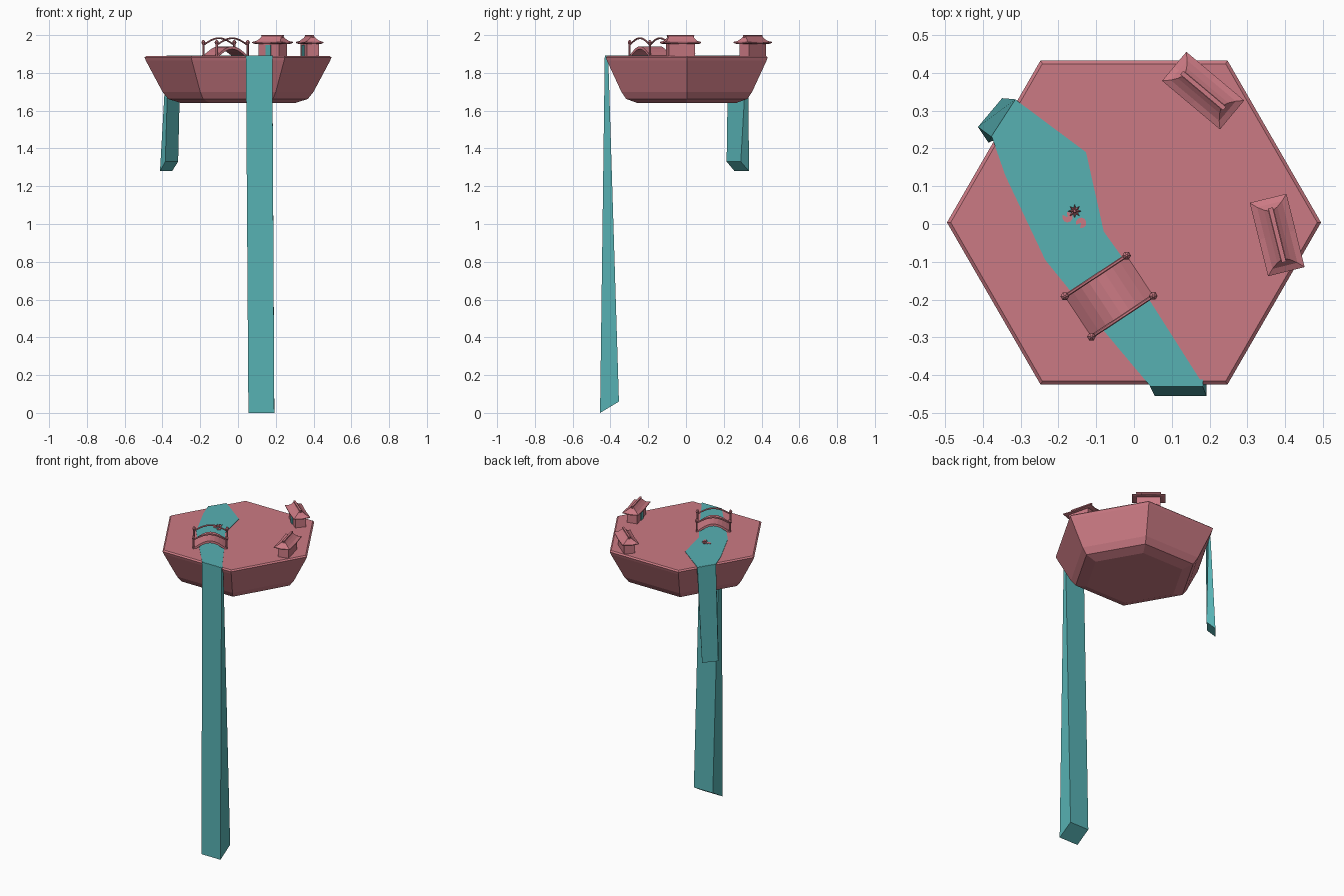
import bpy, bmesh, math
from mathutils import Vector, Matrix

if "Cube" in bpy.data.objects:
    bpy.data.objects.remove(bpy.data.objects["Cube"])


def material(name, rgb):
    m = bpy.data.materials.new(name)
    m.diffuse_color = (*rgb, 1)
    m.use_nodes = True
    m.node_tree.nodes["Principled BSDF"].inputs["Base Color"].default_value = m.diffuse_color
    return m


ROSE = material("dusty rose", (0.60, 0.195, 0.23))
TEAL = material("water teal", (0.095, 0.44, 0.45))
TOP = 1.89


def loft(name, rings, mat, loc=(0, 0, 0), ang=0.0):
    """Closed solid skinned through rings of equal point count."""
    bm = bmesh.new()
    vs = [[bm.verts.new(p) for p in r] for r in rings]
    n = len(rings[0])
    for a, b in zip(vs, vs[1:]):
        for i in range(n):
            j = (i + 1) % n
            bm.faces.new((a[i], a[j], b[j], b[i]))
    bm.faces.new(vs[0][::-1])
    bm.faces.new(vs[-1])
    bmesh.ops.recalc_face_normals(bm, faces=bm.faces)
    me = bpy.data.meshes.new(name)
    bm.to_mesh(me)
    bm.free()
    me.materials.append(mat)
    ob = bpy.data.objects.new(name, me)
    ob.matrix_world = Matrix.Translation(loc) @ Matrix.Rotation(ang, 4, 'Z')
    bpy.context.collection.objects.link(ob)
    return ob


def ngon(n, r, z, y=0.0):
    return [(r * math.cos(math.tau * i / n), y + r * math.sin(math.tau * i / n), z)
            for i in range(n)]


def rect(hx, hy, z, cy=0.0):
    return [(-hx, cy - hy, z), (hx, cy - hy, z), (hx, cy + hy, z), (-hx, cy + hy, z)]


# floating hexagonal island, bowl shaped underneath
loft("island", [ngon(6, r, z, 0.004) for r, z in
     ((0.30, 1.64), (0.37, 1.662), (0.40, 1.70), (0.488, 1.865),
      (0.495, 1.882), (0.485, TOP))], ROSE)

# river lying on the island
bank = [(-0.376, 0.23), (-0.34, 0.127), (-0.235, -0.095), (-0.17, -0.175),
        (0.042, -0.428), (0.185, -0.428), (-0.03, -0.09), (-0.08, -0.02),
        (-0.127, 0.19), (-0.312, 0.328)]
loft("river", [[(x, y, z) for x, y in bank] for z in (1.886, 1.893)], TEAL)

# waterfalls, thin at the lip and thicker at the slanted foot
loft("front_waterfall", [
    [(0.055, -0.455, 0), (0.192, -0.455, 0), (0.192, -0.355, 0.06), (0.055, -0.355, 0.06)],
    [(0.042, -0.43, 1.892), (0.182, -0.43, 1.892), (0.182, -0.412, 1.892), (0.042, -0.412, 1.892)]],
    TEAL)
loft("left_waterfall", [
    [(-0.413, 0.257, 1.28), (-0.349, 0.333, 1.28), (-0.317, 0.29, 1.33), (-0.385, 0.215, 1.33)],
    [(-0.378, 0.231, 1.892), (-0.314, 0.33, 1.892), (-0.304, 0.322, 1.892), (-0.368, 0.223, 1.892)]],
    TEAL)

# arched bridge: local x spans the river, local y is the width
B_LOC, B_ANG = (-0.066, -0.191, 0), math.radians(33.4)
SPAN, WIDE = 0.098, 0.064


def arch(base, rise, n):
    return [(-SPAN + 2 * SPAN * i / n, base + rise * math.sin(math.pi * i / n))
            for i in range(n + 1)]


deck = []
for x, z in arch(TOP - 0.002, 0.05, 8):
    deck.append([(x, -WIDE, z - 0.012), (x, WIDE, z - 0.012),
                 (x, WIDE, z + 0.003), (x, -WIDE, z + 0.003)])
loft("bridge_deck", deck, ROSE, B_LOC, B_ANG)

for side in (-1, 1):
    tag = "left" if side < 0 else "right"
    y = side * WIDE
    # handrail tube along an arch
    rail = []
    for x, z in arch(1.947, 0.037, 8):
        rail.append([(x, y + 0.005 * math.cos(a), z + 0.005 * math.sin(a))
                     for a in (math.tau * k / 6 for k in range(6))])
    loft("bridge_rail_" + tag, rail, ROSE, B_LOC, B_ANG)
    # end posts with round knobs
    for end in (-1, 1):
        p = Matrix.Rotation(B_ANG, 3, 'Z') @ Vector((end * SPAN, y, 0)) + Vector(B_LOC)
        prof = ((0.006, TOP - 0.01), (0.006, 1.950), (0.008, 1.953), (0.0115, 1.960),
                (0.008, 1.969), (0.003, 1.974))
        loft("bridge_post_%s_%s" % (tag, "a" if end < 0 else "b"),
             [ngon(6, r, z) for r, z in prof], ROSE, p)


# pagoda huts: local x is the ridge, door on the local -y side
def hut(name, loc, ang):
    loft(name + "_walls", [rect(0.071, 0.033, z) for z in (TOP - 0.005, 1.962)],
         ROSE, loc, ang)
    # concave hipped roof with lifted corners: corner and edge middle points
    rings = []
    for hx, hy, z, lift in ((0.085, 0.04, 1.953, 0), (0.1, 0.05, 1.953, 0.006),
                            (0.1, 0.05, 1.958, 0.006), (0.084, 0.034, 1.968, 0.001),
                            (0.072, 0.018, 1.982, 0), (0.067, 0.007, 1.994, 0)):
        c, m = z + lift, z
        rings.append([(-hx, -hy, c), (0, -hy, m), (hx, -hy, c), (hx, 0, m),
                      (hx, hy, c), (0, hy, m), (-hx, hy, c), (-hx, 0, m)])
    loft(name + "_roof", rings, ROSE, loc, ang)
    loft(name + "_ridge", [rect(0.07, 0.006, 1.986), rect(0.074, 0.006, 2.0)],
         ROSE, loc, ang)
    loft(name + "_door", [rect(0.017, 0.004, z, -0.035) for z in (TOP, 1.948)],
         TEAL, loc, ang)


hut("back_hut", (0.183, 0.353, 0), math.radians(-40))
hut("right_hut", (0.379, -0.029, 0), math.radians(-76))

# lily pads with a notch, and a pointed flower
for i, (x, y, a0) in enumerate(((-0.176, 0.018, 2.2), (-0.14, 0.003, 4.0))):
    pad = [(0, 0)] + [(0.014 * math.cos(a0 + 0.5 + k * 0.66), 0.014 * math.sin(a0 + 0.5 + k * 0.66))
                      for k in range(9)]
    loft("lily_pad_%d" % (i + 1), [[(px, py, z) for px, py in pad] for z in (1.891, 1.896)],
         ROSE, (x, y, 0))


def star(r1, r2, z1, z2):
    return [((r1, r2)[k % 2] * math.cos(math.pi * k / 8),
             (r1, r2)[k % 2] * math.sin(math.pi * k / 8), (z1, z2)[k % 2])
            for k in range(16)]


loft("lily_flower", [star(0.006, 0.005, 1.892, 1.892), star(0.018, 0.009, 1.905, 1.898),
                     star(0.006, 0.005, 1.902, 1.901), star(0.004, 0.003, 1.91, 1.91)],
     ROSE, (-0.157, 0.034, 0))
